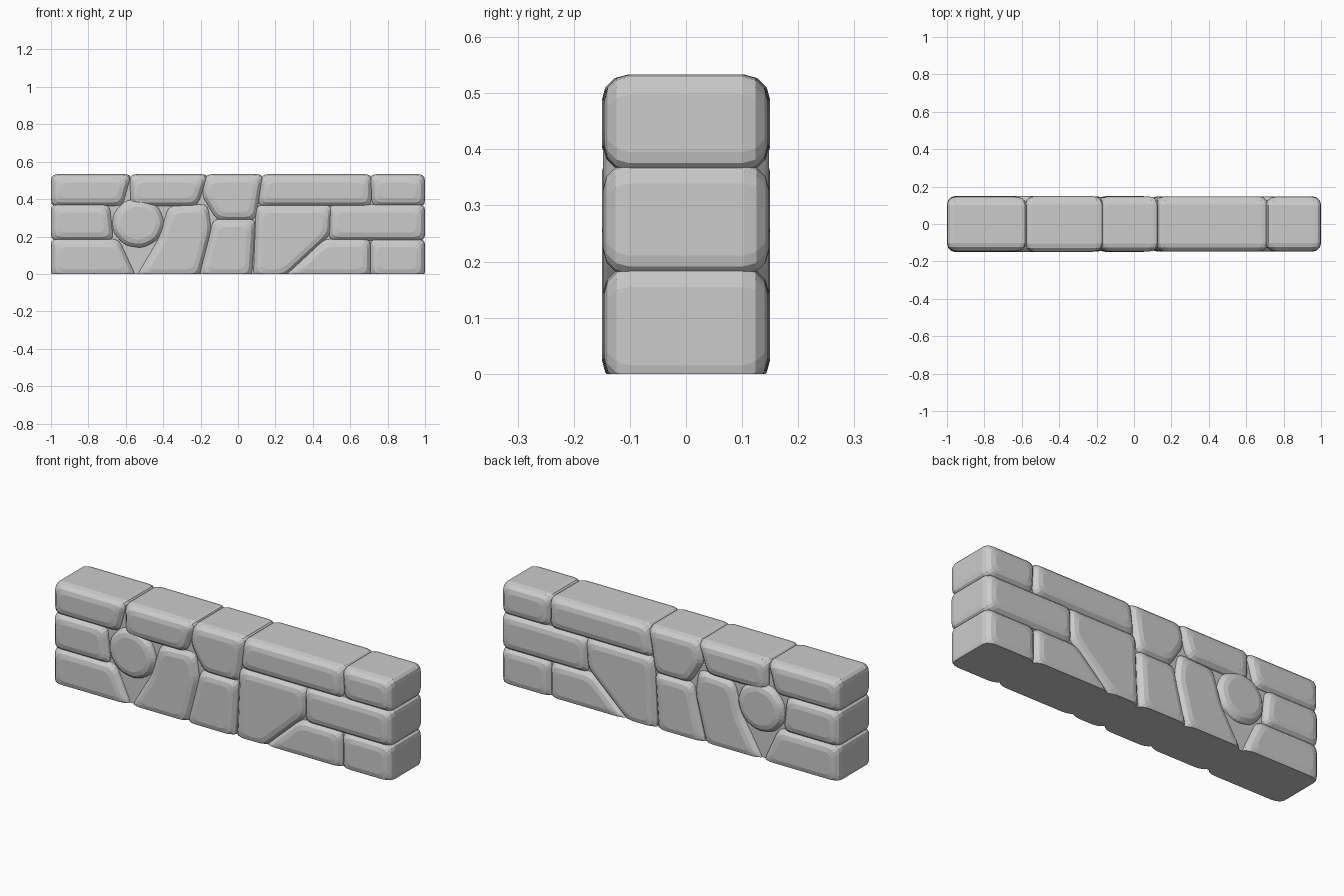
import bpy, bmesh, math
from mathutils import Vector

if "Cube" in bpy.data.objects:
    bpy.data.objects.remove(bpy.data.objects["Cube"])

TOP, HALF, R = 0.533, 0.15, 0.045      # wall height, half depth, edge rounding
COURSE = (0, .183, .367, .54)          # joint heights of the three courses


def block(row, left, right, lean_left=0, lean_right=0):
    """Four-sided stone in one course; the lean shifts its upper corners sideways."""
    z0, z1 = COURSE[row], COURSE[row + 1]
    return [(left, z0), (right, z0), (right + lean_right, z1), (left + lean_left, z1)]


def cobble(x, z, r, sides):
    """Roundish stone."""
    return [(x + r * math.cos(math.tau * i / sides), z + .95 * r * math.sin(math.tau * i / sides))
            for i in range(sides)]


STONES = {
    "bottom_stone_1": block(0, -1, -.55, 0, -.09),
    "bottom_stone_2": block(0, .25, .705, .21),
    "bottom_stone_3": block(0, .71, 1),
    "middle_stone_left": block(1, -1, -.67, 0, -.02),
    "middle_stone_right": block(1, .49, 1),
    "top_stone_1": block(2, -1, -.62, 0, .045),
    "top_stone_2": block(2, -.57, -.22, -.005, .055),
    "top_stone_4": block(2, .11, .71, .02),
    "top_stone_5": block(2, .72, 1, -.01),
    "round_stone": cobble(-.535, .272, .14, 9),
    "keystone": [(-.11, .29), (.09, .29), (.13, TOP), (-.17, TOP), (-.19, .42)],
    "arch_stone_left": [(-.54, 0), (-.21, 0), (-.145, .24), (-.165, .37), (-.37, .36), (-.42, .19)],
    "arch_stone_centre": [(-.205, 0), (.07, 0), (.09, .29), (-.13, .29), (-.15, .20)],
    "arch_stone_right": [(.085, 0), (.25, 0), (.49, .21), (.50, .365), (.10, .365)],
}


def inset(pts, d):
    """Move every edge of an outline inward by d."""
    out = []
    for i, p in enumerate(pts):
        a = (p - pts[i - 1]).normalized()
        b = (pts[(i + 1) % len(pts)] - p).normalized()
        na, nb = Vector((-a.y, a.x)), Vector((-b.y, b.x))
        out.append(p + (na + nb) * (d / (1 + na.dot(nb))))
    return out


def round_corners(pts, r):
    """Replace each corner by a short three-segment curve."""
    out = []
    for i, p in enumerate(pts):
        a, b = pts[i - 1] - p, pts[(i + 1) % len(pts)] - p
        a *= min(r, .4 * a.length) / a.length
        b *= min(r, .4 * b.length) / b.length
        for t in (0, 1 / 3, 2 / 3, 1):
            out.append(p + a * (1 - t) ** 2 + b * t ** 2)
    return out


def stone(name, outline, index):
    pts = inset([Vector(p) for p in outline], -.007)
    # keep the outer faces flush; the base dips below ground and is cut flat
    pts = [Vector((max(-1, min(1, p.x)), min(TOP, -.02 if p.y < .02 else p.y))) for p in pts]
    depth = HALF - .002 * (index % 3)
    arc = [(R * (1 - math.sin(t)), depth - R * (1 - math.cos(t)))
           for t in (0, math.pi / 6, math.pi / 3, math.pi / 2)]
    profile = [(d, -y) for d, y in arc] + [(d, y) for d, y in reversed(arc)]
    bm = bmesh.new()
    rings = [[bm.verts.new((p.x, y, p.y)) for p in round_corners(inset(pts, d), .035)]
             for d, y in profile]
    n = len(rings[0])
    for r0, r1 in zip(rings, rings[1:]):
        for i in range(n):
            j = (i + 1) % n
            bm.faces.new((r0[i], r0[j], r1[j], r1[i]))
    bm.faces.new(rings[0])
    bm.faces.new(rings[-1][::-1])
    # flat base
    cut = bmesh.ops.bisect_plane(bm, geom=bm.verts[:] + bm.edges[:] + bm.faces[:],
                                 plane_co=(0, 0, 0), plane_no=(0, 0, 1), clear_inner=True)
    edges = [e for e in cut["geom_cut"] if isinstance(e, bmesh.types.BMEdge)]
    if edges:
        bmesh.ops.holes_fill(bm, edges=edges, sides=0)
    bmesh.ops.recalc_face_normals(bm, faces=bm.faces[:])
    bmesh.ops.triangulate(bm, faces=[f for f in bm.faces if len(f.verts) > 4])
    me = bpy.data.meshes.new(name)
    bm.to_mesh(me)
    bm.free()
    ob = bpy.data.objects.new(name, me)
    bpy.context.collection.objects.link(ob)
    return ob


stones = [stone(n, o, i) for i, (n, o) in enumerate(STONES.items())]

# Mortar core that closes the joints
bpy.ops.mesh.primitive_cube_add(size=1, location=(0, 0, .25))
wall = bpy.context.object
wall.name = "stone_wall"
wall.scale = (1.95, .235, .50)
bpy.ops.object.transform_apply(location=True, rotation=False, scale=True)

# Fuse the stones into one wall
for s in stones:
    mod = wall.modifiers.new("fuse", 'BOOLEAN')
    mod.operation = 'UNION'
    mod.solver = 'EXACT'
    mod.object = s
    bpy.context.view_layer.objects.active = wall
    bpy.ops.object.modifier_apply(modifier=mod.name)
    bpy.data.objects.remove(s)
